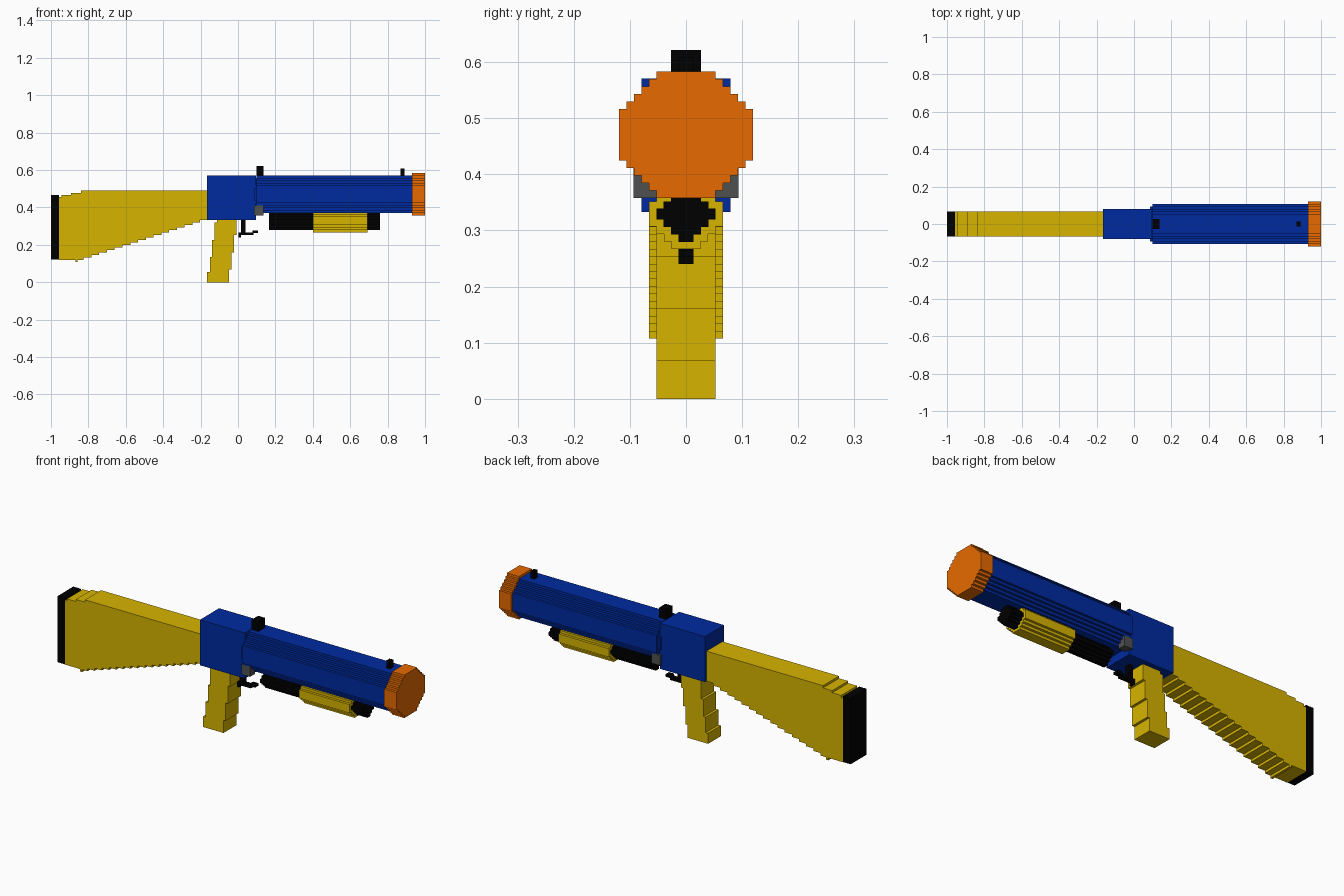
import bpy, bmesh
from mathutils import Vector

if "Cube" in bpy.data.objects:
    bpy.data.objects.remove(bpy.data.objects["Cube"])

V = 0.01325  # block size of the stepped shapes


def material(name, rgb):
    m = bpy.data.materials.new(name)
    m.diffuse_color = (*rgb, 1)
    m.use_nodes = True
    m.node_tree.nodes["Principled BSDF"].inputs["Base Color"].default_value = m.diffuse_color
    return m


YELLOW = material("yellow", (0.679, 0.456, 0.0))
BLUE = material("blue", (0.0, 0.024, 0.352))
ORANGE = material("orange", (0.831, 0.150, 0.0))
BLACK = material("black", (0.0, 0.0, 0.0))
GREY = material("grey", (0.078, 0.08, 0.08))


def prism(name, pts, to_3d, lo, hi, mat):
    """Extrude a closed 2D profile from lo to hi."""
    bm = bmesh.new()
    face = bm.faces.new([bm.verts.new(to_3d(a, b, lo)) for a, b in pts])
    new = bmesh.ops.extrude_face_region(bm, geom=[face])["geom"]
    shift = Vector(to_3d(0, 0, hi)) - Vector(to_3d(0, 0, lo))
    bmesh.ops.translate(bm, vec=shift,
                        verts=[g for g in new if isinstance(g, bmesh.types.BMVert)])
    bmesh.ops.recalc_face_normals(bm, faces=bm.faces)
    me = bpy.data.meshes.new(name)
    bm.to_mesh(me)
    bm.free()
    me.materials.append(mat)
    ob = bpy.data.objects.new(name, me)
    bpy.context.collection.objects.link(ob)
    return ob


def side_prism(name, pts, half_y, mat):
    return prism(name, pts, lambda a, b, c: (a, c, b), -half_y, half_y, mat)


def long_prism(name, pts, x0, x1, mat):
    return prism(name, pts, lambda a, b, c: (c, a, b), x0, x1, mat)


def box(name, x0, x1, y0, y1, z0, z1, mat):
    return long_prism(name, [(y0, z0), (y1, z0), (y1, z1), (y0, z1)], x0, x1, mat)


def stepped_round(half_w, half_flat, zc, half_h):
    """Octagon-like outline with stair corners one block in size."""
    n = round((half_w - half_flat) / V)
    quarter = []
    for i in range(n + 1):
        w, z = half_w - i * V, half_h - (n - i) * V
        if i:
            quarter.append((w, z - V))
        quarter.append((w, z))
    right = [(w, -z) for w, z in reversed(quarter)] + quarter
    left = [(-w, z) for w, z in reversed(right)]
    return [(w, zc + z) for w, z in right + left]


# Barrel with a slim collar, and muzzle
long_prism("barrel", stepped_round(0.106, 0.053, 0.4705, 0.0995), 0.098, 0.935, BLUE)
long_prism("barrel_collar", stepped_round(0.093, 0.04, 0.4705, 0.0863), 0.086, 0.1, BLUE)
long_prism("muzzle", stepped_round(0.119, 0.053, 0.4705, 0.1125), 0.93, 1.0, ORANGE)

# Receiver with the grey side blocks
box("receiver", -0.165, 0.095, -0.079, 0.079, 0.333, 0.571, BLUE)
for side, s in (("left", 1), ("right", -1)):
    y0, y1 = sorted((s * 0.053, s * 0.0935))
    box("side_block_" + side, 0.0855, 0.135, y0, y1, 0.358, 0.411, GREY)

# Sights
box("rear_sight", 0.098, 0.137, -0.0265, 0.0265, 0.56, 0.622, BLACK)
box("front_sight", 0.868, 0.89, -0.0133, 0.0133, 0.56, 0.609, BLACK)

# Magazine tube and sliding foregrip
long_prism("magazine_tube", stepped_round(0.053, 0.0133, 0.329, 0.0495), 0.165, 0.759, BLACK)
long_prism("foregrip", stepped_round(0.066, 0.0265, 0.329, 0.062), 0.40, 0.693, YELLOW)

# Stock with stair-stepped underside
stock = [(-0.165, 0.49), (-0.84, 0.49), (-0.84, 0.478), (-0.893, 0.478),
         (-0.893, 0.467), (-0.945, 0.467), (-0.945, 0.455), (-0.957, 0.455),
         (-0.957, 0.12), (-0.87, 0.12), (-0.87, 0.107), (-0.857, 0.107), (-0.857, 0.12)]
steps = 16
for i in range(steps):
    x = -0.825 + i * 0.0415
    z = 0.12 + i * 0.0133
    stock += [(x, z), (x, z + 0.0133)]
stock.append((-0.165, 0.333))
side_prism("stock", stock, 0.066, YELLOW)
box("butt_pad", -1.0, -0.957, -0.066, 0.066, 0.121, 0.466, BLACK)

# Raked pistol grip, front edge and rear edge stepped
front_edge = [(-0.047, 0.0), (-0.047, 0.067), (-0.034, 0.067), (-0.034, 0.16),
              (-0.021, 0.16), (-0.021, 0.253), (-0.008, 0.253), (-0.008, 0.336)]
rear_edge = [(-0.112, 0.336), (-0.112, 0.32), (-0.125, 0.32), (-0.125, 0.225),
             (-0.138, 0.225), (-0.138, 0.135), (-0.151, 0.135), (-0.151, 0.055),
             (-0.165, 0.055), (-0.165, 0.0)]
side_prism("pistol_grip", front_edge + rear_edge, 0.053, YELLOW)

# Trigger and its thin guard
box("trigger", 0.017, 0.04, -0.0133, 0.0133, 0.26, 0.336, BLACK)
box("guard_bar", 0.004, 0.084, -0.0133, 0.0133, 0.253, 0.267, BLACK)
box("guard_hook", 0.004, 0.016, -0.0133, 0.0133, 0.24, 0.256, BLACK)
box("guard_tip", 0.078, 0.108, -0.0133, 0.0133, 0.263, 0.277, BLACK)
